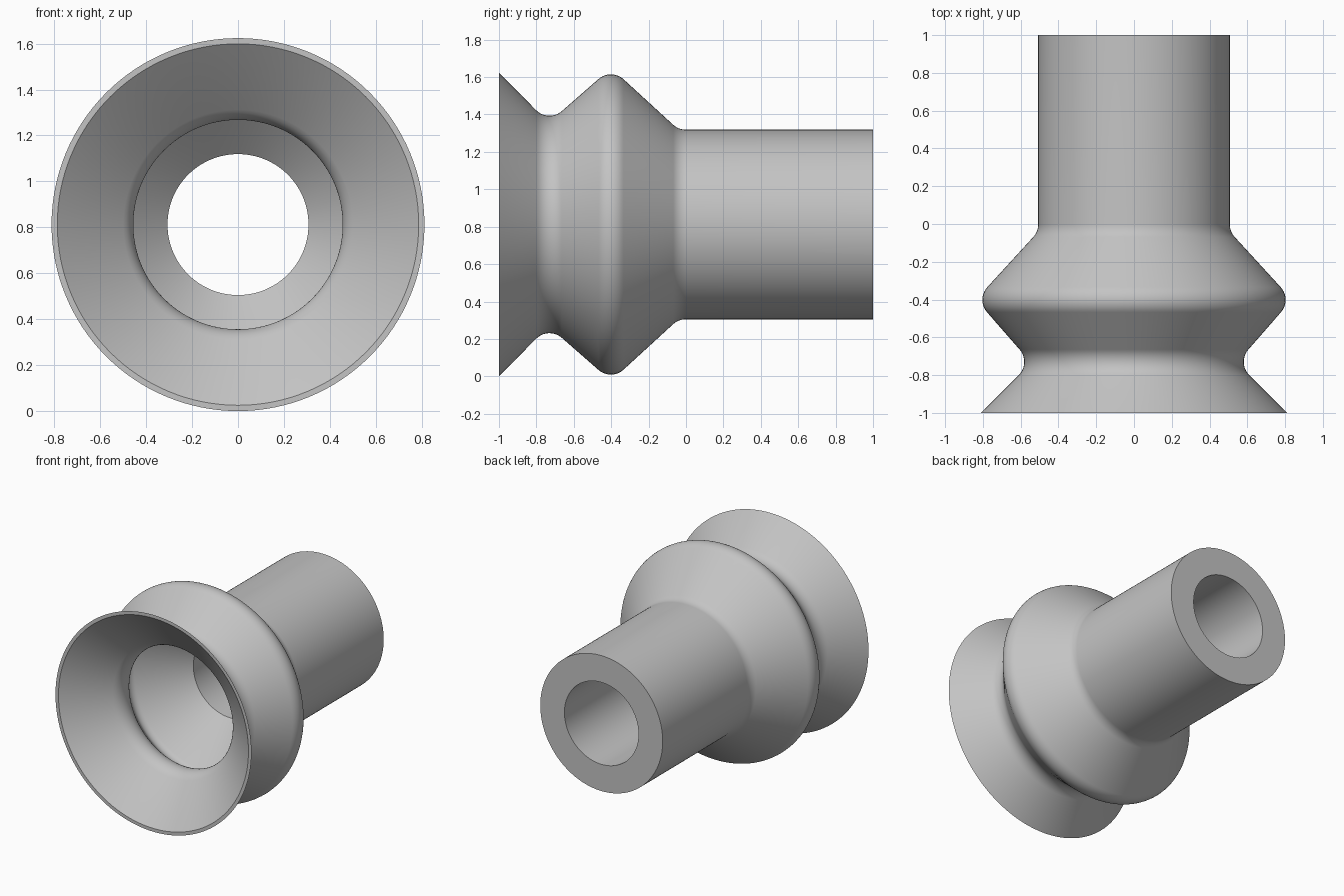
import bpy, bmesh, math
from mathutils import Vector, Matrix

if "Cube" in bpy.data.objects:
    bpy.data.objects.remove(bpy.data.objects["Cube"])

RIM = 0.812      # rim radius, also the height of the axis
SIDES = 128

# Closed wall section: (y, radius, fillet radius)
SECTION = [
    (-1.0, RIM, 0), (-0.735, 0.544, 0.1), (-0.4, 0.837, 0.1),
    (-0.04, 0.507, 0.1), (1.0, 0.507, 0),                      # outside
    (1.0, 0.307, 0), (-0.09, 0.307, 0), (-0.4, 0.65, 0.06),
    (-0.69, 0.405, 0.12), (-1.0, 0.787, 0),                    # inside
]


def rounded(section, steps=10):
    """Replace each corner that has a fillet radius with an arc."""
    points = []
    for i, (y, r, fillet) in enumerate(section):
        corner = Vector((y, r))
        if not fillet:
            points.append(corner)
            continue
        a = (Vector(section[i - 1][:2]) - corner).normalized()
        b = (Vector(section[(i + 1) % len(section)][:2]) - corner).normalized()
        half = a.angle(b) / 2
        centre = corner + (a + b).normalized() * fillet / math.sin(half)
        start = corner + a * fillet / math.tan(half) - centre
        end = corner + b * fillet / math.tan(half) - centre
        turn = math.atan2(start.x * end.y - start.y * end.x, start.dot(end))
        for k in range(steps + 1):
            points.append(centre + Matrix.Rotation(turn * k / steps, 2) @ start)
    return points


# Bellows suction cup: the section turned around the y axis
bm = bmesh.new()
verts = [bm.verts.new((0, p.x, RIM + p.y)) for p in rounded(SECTION)]
edges = [bm.edges.new((v, verts[i - 1])) for i, v in enumerate(verts)]
bmesh.ops.spin(bm, geom=verts + edges, cent=(0, 0, RIM), axis=(0, 1, 0),
               angle=2 * math.pi, steps=SIDES, use_merge=True)
bmesh.ops.remove_doubles(bm, verts=bm.verts, dist=0.0001)
bmesh.ops.recalc_face_normals(bm, faces=bm.faces)
mesh = bpy.data.meshes.new("bellows_suction_cup")
bm.to_mesh(mesh)
bm.free()
cup = bpy.data.objects.new("bellows_suction_cup", mesh)
bpy.context.collection.objects.link(cup)

# Plain grey rubber
grey = bpy.data.materials.new("grey_rubber")
grey.use_nodes = True
colour = (0.55, 0.55, 0.55, 1)
grey.diffuse_color = colour
grey.node_tree.nodes["Principled BSDF"].inputs["Base Color"].default_value = colour
mesh.materials.append(grey)

bpy.ops.object.select_all(action="DESELECT")
cup.select_set(True)
bpy.context.view_layer.objects.active = cup
bpy.ops.object.shade_smooth_by_angle(angle=math.radians(30))
